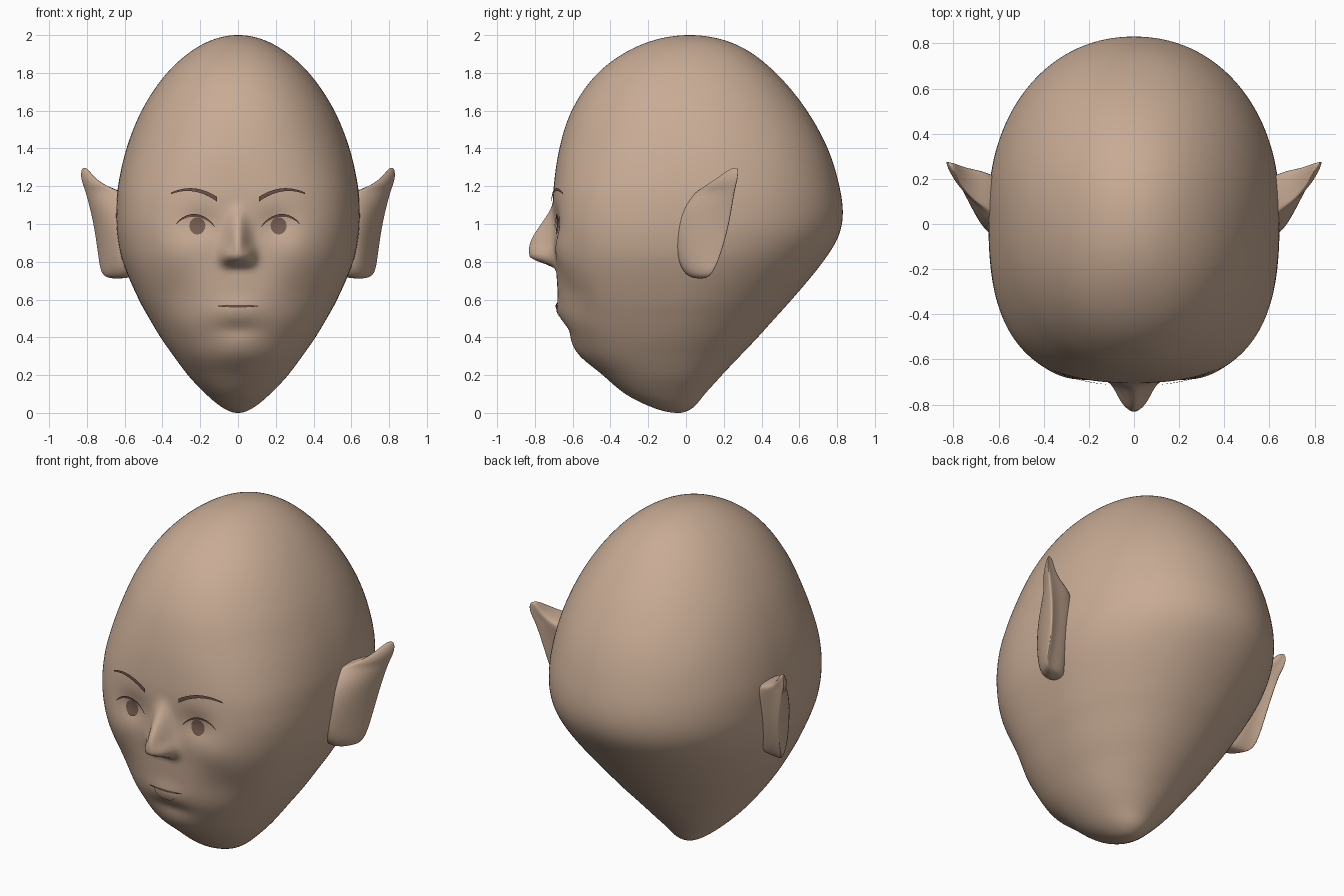
import bpy, math
from math import exp, sin, cos, pi

cube = bpy.data.objects.get("Cube")
if cube:
    bpy.data.objects.remove(cube)


def material(name, rgb):
    m = bpy.data.materials.new(name)
    m.use_nodes = True
    m.diffuse_color = (*rgb, 1)
    m.node_tree.nodes["Principled BSDF"].inputs["Base Color"].default_value = (*rgb, 1)
    return m


skin = material("skin", (0.58, 0.41, 0.30))
brown = material("dark brown", (0.14, 0.08, 0.06))
iris_brown = material("iris brown", (0.19, 0.115, 0.085))


def build(name, verts, faces, mat, mirror=False, subdiv=0):
    mesh = bpy.data.meshes.new(name)
    mesh.from_pydata(verts, [], faces)
    mesh.materials.append(mat)
    mesh.shade_smooth()
    ob = bpy.data.objects.new(name, mesh)
    bpy.context.collection.objects.link(ob)
    if mirror:
        ob.modifiers.new("mirror", "MIRROR").use_mirror_merge = False
    if subdiv:
        mod = ob.modifiers.new("smooth", "SUBSURF")
        mod.levels = mod.render_levels = subdiv
    return ob


# Head profile: height, half width, front, back
PROFILE = [
    (0, 0, -.04, -.04), (.03, .085, -.18, .04), (.1, .17, -.32, .1),
    (.2, .265, -.44, .19), (.3, .34, -.55, .285), (.4, .41, -.61, .38),
    (.5, .47, -.655, .47), (.6, .525, -.675, .56), (.8, .61, -.69, .725),
    (.93, .638, -.7, .805), (1.05, .645, -.705, .83), (1.2, .635, -.7, .812),
    (1.4, .59, -.67, .75), (1.6, .51, -.605, .64), (1.8, .375, -.465, .475),
    (1.95, .19, -.235, .265), (2, 0, .02, .02)]
KEYS = [math.acos(1 - row[0]) for row in PROFILE]


def section(t):
    """Smoothly interpolated half width, front and back at polar angle t."""
    last = len(KEYS) - 1
    i = max(k for k in range(last) if KEYS[k] <= t + 1e-9)
    h = KEYS[i + 1] - KEYS[i]
    u = (t - KEYS[i]) / h

    def slope(k, c):
        a, b = max(k - 1, 0), min(k + 1, last)
        return (PROFILE[b][c] - PROFILE[a][c]) / (KEYS[b] - KEYS[a])
    out = []
    for c in (1, 2, 3):
        p, q = PROFILE[i][c], PROFILE[i + 1][c]
        out.append(p * (1 + 2 * u) * (1 - u) ** 2 + q * u * u * (3 - 2 * u)
                   + h * u * (1 - u) * (slope(i, c) * (1 - u) - slope(i + 1, c) * u))
    return out


def squareness(z):
    return 2.1 + 0.8 * exp(-((z - .95) / .4) ** 2)


def bump(x, z, cx, cz, sx, sz):
    return exp(-((abs(x) - cx) / sx) ** 2 - ((z - cz) / sz) ** 2)


def relief(x, z):
    """Forward relief of the face: nose, sockets, cheeks, mouth and chin."""
    rise = min(max((1.13 - z) / .27, 0), 1)
    ridge = rise * rise * (3 - 2 * rise)
    under = min(max((z - .755) / .075, 0), 1)
    ridge *= under * under * (3 - 2 * under)
    width = .035 + .03 * rise
    nose = .135 * ridge * exp(-(x / width) ** 2)
    wings = .035 * bump(x, z, .06, .83, .035, .045)
    sockets = -.025 * bump(x, z, .2, 1.0, .1, .08)
    cheeks = .018 * bump(x, z, .32, .85, .13, .12) - .02 * bump(x, z, .33, .6, .13, .13)
    mouth = .015 * bump(x, z, 0, .54, .12, .06) - .012 * bump(x, z, 0, .44, .12, .04)
    chin = .012 * bump(x, z, 0, .33, .12, .08)
    return nose + wings + sockets + cheeks + mouth + chin


# Head
COLS, ROWS = 192, 160
verts = [(0, PROFILE[0][2], 0)]
for r in range(1, ROWS):
    t = pi * r / ROWS
    z = 1 - cos(t)
    w, front, back = section(t)
    mid, half = (front + back) / 2, (back - front) / 2
    for k in range(COLS):
        u = 2 * pi * k / COLS - pi
        a = u - .5 * sin(u)
        n = squareness(z) if cos(a) > 0 else 2.1
        rad = (abs(sin(a)) ** n + abs(cos(a)) ** n) ** (-1 / n)
        x, y = w * rad * sin(a), mid - half * rad * cos(a)
        if cos(a) > 0:
            y -= relief(x, z) * min(1, 3 * cos(a))
        verts.append((x, y, z))
verts.append((0, PROFILE[-1][2], 2))
faces = []
for k in range(COLS):
    j = (k + 1) % COLS
    faces.append((0, 1 + j, 1 + k))
    for r in range(ROWS - 2):
        a, b = 1 + r * COLS, 1 + (r + 1) * COLS
        faces.append((a + k, a + j, b + j, b + k))
    top = 1 + (ROWS - 2) * COLS
    faces.append((top + k, top + j, len(verts) - 1))
build("head", verts, faces, skin)

# Pointed ears: height, inner x, outer x, front y, back y
EAR = [
    (.71, .56, .69, .03, .11), (.74, .55, .728, -.02, .145),
    (.82, .55, .74, -.06, .185), (.98, .55, .762, -.075, .232),
    (1.1, .55, .79, -.03, .252), (1.17, .6, .81, .04, .262),
    (1.2, .7, .82, .09, .268), (1.25, .765, .835, .17, .278),
    (1.3, .80, .828, .24, .278)]
verts, faces = [], []
for z, xi, xo, yf, yb in EAR:
    xf = max(xi, .625)
    depth, flare = yb - yf, xo - xf
    verts += [(xi, yf + .1 * depth, z), (xf, yf, z),
              (xf + .5 * flare, yf + .28 * depth, z),
              (xf + .85 * flare, yf + .65 * depth, z),
              (xo, yb - .06 * depth, z), (xo - .02 * flare, yb, z),
              (xf + .6 * flare, yb - .1 * depth, z), (xi, yb - .12 * depth, z)]
N = 8
for r in range(len(EAR) - 1):
    for k in range(N):
        j = (k + 1) % N
        faces.append((r * N + k, r * N + j, r * N + N + j, r * N + N + k))
faces.append(tuple(reversed(range(N))))
faces.append(tuple(range(len(verts) - N, len(verts))))
build("ears", verts, faces, skin, mirror=True, subdiv=3)


def face_y(x, z):
    """Front surface of the head at x, z."""
    w, front, back = section(math.acos(1 - z))
    n = squareness(z)
    mid, half = (front + back) / 2, (back - front) / 2
    return mid - half * (1 - abs(x / w) ** n) ** (1 / n) - relief(x, z)


def plate(name, x0, x1, low, high, mat, lift, mirror=True):
    """Thin patch lying on the face between two curves over s = 0..1."""
    cols, rows = 28, 5
    verts, faces = [], []
    for i in range(cols + 1):
        s = (1 - cos(pi * i / cols)) / 2
        x = x0 + (x1 - x0) * s
        for j in range(rows + 1):
            z = low(s) + (high(s) - low(s)) * j / rows
            verts.append((x, face_y(x, z) - lift, z))
    m = rows + 1
    for i in range(cols):
        for j in range(rows):
            a = i * m + j
            faces.append((a, a + m, a + m + 1, a + 1))
    build(name, verts, faces, mat, mirror)


def arch(s):
    return 4 * s * (1 - s)


def round_arch(s):
    return 2 * math.sqrt(max(s * (1 - s), 0))


# Eyes
def lid(s):
    return .985 + .015 * s + .047 * arch(s) ** .8


plate("eyelids", .13, .315, lambda s: .985 + .015 * s - .045 * arch(s), lid, skin, .005)
plate("irises", .173, .257, lambda s: .992 - .047 * round_arch(s),
      lambda s: .992 + .043 * round_arch(s), iris_brown, .008)
plate("upper_lashes", .125, .325, lambda s: lid(s) - .002,
      lambda s: lid(s) + .003 + .01 * arch(s), brown, .009)

# Eyebrows
plate("eyebrows", .11, .355, lambda s: 1.118 + .04 * s + .034 * arch(s),
      lambda s: 1.143 + .023 * s + .034 * arch(s), brown, .01)

# Mouth
plate("lips", -.07, .07, lambda s: .56 - .06 * round_arch(s),
      lambda s: .56 + .025 * round_arch(s), skin, .005, False)
plate("mouth_line", -.105, .105, lambda s: .564 - .006 * arch(s),
      lambda s: .568 + .003 * arch(s), brown, .008, False)
